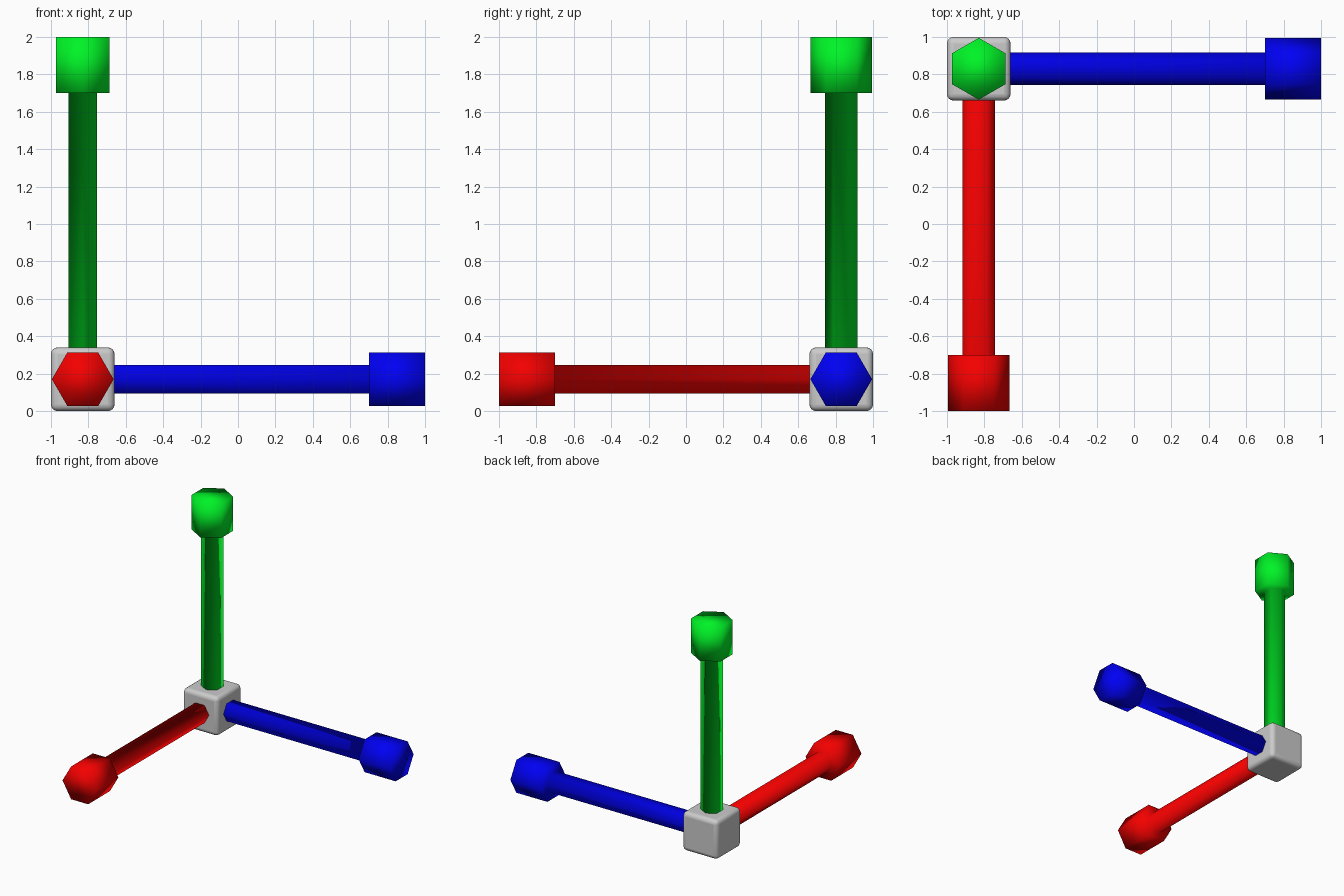
import bpy, bmesh
from math import pi, cos, sin
from mathutils import Vector

if "Cube" in bpy.data.objects:
    bpy.data.objects.remove(bpy.data.objects["Cube"])

CENTRE = Vector((-0.83, 0.83, 0.17))


def material(name, rgb):
    m = bpy.data.materials.new(name)
    m.diffuse_color = (*rgb, 1)
    m.use_nodes = True
    m.node_tree.nodes["Principled BSDF"].inputs["Base Color"].default_value = m.diffuse_color
    return m


# hexagonal rod that steps out to a wider hexagonal head
def axis_arm(name, direction, side, rgb):
    d, u = Vector(direction), Vector(side)
    v = d.cross(u)
    profile = [(0.088, 0.15), (0.088, 1.53), (0.165, 1.53), (0.165, 1.83)]
    bm = bmesh.new()
    rings = [[bm.verts.new(d * h + (u * cos(i * pi / 3) + v * sin(i * pi / 3)) * r)
              for i in range(6)] for r, h in profile]
    for a, b in zip(rings, rings[1:]):
        for i in range(6):
            j = (i + 1) % 6
            bm.faces.new((a[i], a[j], b[j], b[i]))
    bm.faces.new(rings[0][::-1])
    bm.faces.new(rings[-1])
    for f in bm.faces:
        f.smooth = True
    mesh = bpy.data.meshes.new(name)
    bm.to_mesh(mesh)
    bm.free()
    mesh.materials.append(material(name + "_colour", rgb))
    ob = bpy.data.objects.new(name, mesh)
    ob.location = CENTRE
    bpy.context.collection.objects.link(ob)


# rounded corner cube
bpy.ops.mesh.primitive_cube_add(size=0.34, location=CENTRE)
hub = bpy.context.object
hub.name = "corner_cube"
bev = hub.modifiers.new("rounding", 'BEVEL')
bev.width = 0.035
bev.segments = 4
bpy.ops.object.shade_smooth_by_angle()

# three arms
axis_arm("right_arm", (1, 0, 0), (0, 1, 0), (0.0, 0.0, 0.9))
axis_arm("front_arm", (0, -1, 0), (1, 0, 0), (0.9, 0.0, 0.0))
axis_arm("upright_arm", (0, 0, 1), (0, 1, 0), (0.0, 0.9, 0.02))
